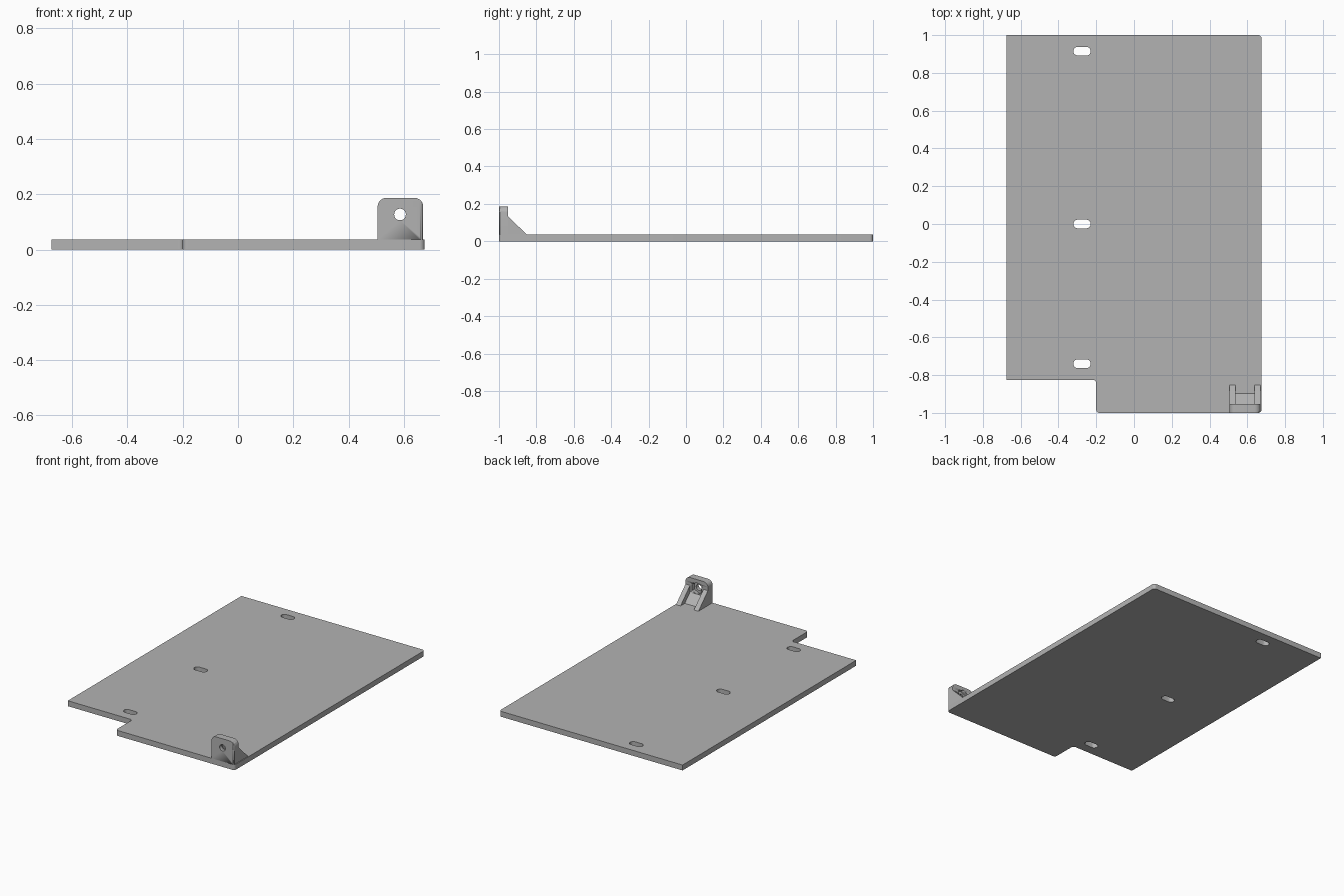
import bpy, bmesh
from math import cos, sin, pi, radians
from mathutils import Matrix, Vector

if "Cube" in bpy.data.objects:
    bpy.data.objects.remove(bpy.data.objects["Cube"])

GREY = bpy.data.materials.new("plain grey")
GREY.use_nodes = True
GREY.diffuse_color = (0.45, 0.45, 0.45, 1)
GREY.node_tree.nodes["Principled BSDF"].inputs["Base Color"].default_value = GREY.diffuse_color

# Axis maps from a flat profile to the model: (profile x, profile y, depth)
FLAT = Matrix.Identity(4)
FACING_FRONT = Matrix(((1, 0, 0, 0), (0, 0, 1, 0), (0, 1, 0, 0), (0, 0, 0, 1)))
FACING_SIDE = Matrix(((0, 0, 1, 0), (1, 0, 0, 0), (0, 1, 0, 0), (0, 0, 0, 1)))


def rounded(corners, steps=8):
    """Outline from (x, y, radius) corners, with an arc at each rounded one."""
    points = []
    for i, (x, y, r) in enumerate(corners):
        here = Vector((x, y))
        if r == 0:
            points.append(here)
            continue
        before = (Vector(corners[i - 1][:2]) - here).normalized()
        after = (Vector(corners[(i + 1) % len(corners)][:2]) - here).normalized()
        for k in range(steps + 1):
            a = k / steps * pi / 2
            points.append(here + before * r * (1 - sin(a)) + after * r * (1 - cos(a)))
    return points


def ring(x, y, r, sides, turn=0.0):
    return [(x + r * cos(turn + 2 * pi * k / sides), y + r * sin(turn + 2 * pi * k / sides))
            for k in range(sides)]


def slot(x, y, length, width, steps=10):
    r, half = width / 2, (length - width) / 2
    right = [(x + half + r * cos(a), y + r * sin(a))
             for a in (-pi / 2 + pi * k / steps for k in range(steps + 1))]
    return right + [(2 * x - px, 2 * y - py) for px, py in right]


def extrude(name, loops, low, high, axes):
    """Solid from an outline followed by its holes."""
    curve = bpy.data.curves.new(name, "CURVE")
    curve.dimensions, curve.fill_mode = "2D", "BOTH"
    curve.extrude = (high - low) / 2
    for loop in loops:
        spline = curve.splines.new("POLY")
        spline.points.add(len(loop) - 1)
        spline.use_cyclic_u = True
        for point, (x, y) in zip(spline.points, loop):
            point.co = (x, y, 0, 1)
    source = bpy.data.objects.new(name + " outline", curve)
    bpy.context.collection.objects.link(source)
    depsgraph = bpy.context.evaluated_depsgraph_get()
    mesh = bpy.data.meshes.new_from_object(source.evaluated_get(depsgraph))
    bpy.data.objects.remove(source)
    bm = bmesh.new()
    bm.from_mesh(mesh)
    bmesh.ops.remove_doubles(bm, verts=bm.verts, dist=1e-5)
    bm.transform(axes @ Matrix.Translation((0, 0, (low + high) / 2)))
    bmesh.ops.recalc_face_normals(bm, faces=bm.faces)
    bm.to_mesh(mesh)
    bm.free()
    mesh.materials.clear()
    mesh.materials.append(GREY)
    obj = bpy.data.objects.new(name, mesh)
    bpy.context.collection.objects.link(obj)
    bpy.ops.object.select_all(action="DESELECT")
    obj.select_set(True)
    bpy.context.view_layer.objects.active = obj
    bpy.ops.object.shade_smooth_by_angle(angle=radians(30))
    return obj


def cut(obj, cutter, operation):
    mod = obj.modifiers.new(operation.lower(), "BOOLEAN")
    mod.object, mod.operation, mod.solver = cutter, operation, "EXACT"
    cutter.hide_render = True
    cutter.hide_set(True)


# Base plate with a front notch and three slots
THICK, W = 0.036, 0.675
footprint = rounded([(-W, -0.825, 0), (-0.2, -0.825, 0.018), (-0.2, -1, 0.018),
                     (W, -1, 0.018), (W, 1, 0.018), (-W, 1, 0)])
slots = [slot(-0.275, y, 0.092, 0.046) for y in (-0.74, 0, 0.915)]
extrude("base_plate", [footprint] + slots, 0, THICK, FLAT)

# Upright lug with a screw hole and a hexagonal nut recess behind
LEFT, RIGHT, TOP, BACK = 0.505, 0.67, 0.187, -0.952
HOLE_X, HOLE_Z = 0.586, 0.127
lug = extrude("upright_lug",
              [rounded([(LEFT, THICK, 0), (RIGHT, THICK, 0), (RIGHT, TOP, 0.032), (LEFT, TOP, 0.032)]),
               ring(HOLE_X, HOLE_Z, 0.021, 32)], -1, BACK, FACING_FRONT)
nut = extrude("nut_cutter", [ring(HOLE_X, HOLE_Z, 0.04, 6, pi / 6)], BACK - 0.022, BACK + 0.02, FACING_FRONT)
cut(lug, nut, "DIFFERENCE")
corner = extrude("corner_cutter", [footprint], -0.1, 0.4, FLAT)
cut(lug, corner, "INTERSECT")


# Sloping ribs either side of the lug, and a low fillet between them
def wedge(name, x0, x1, height, length):
    profile = [(BACK, THICK), (BACK + length, THICK), (BACK, height)]
    extrude(name, [profile], x0, x1, FACING_SIDE)


wedge("right_rib", LEFT, LEFT + 0.033, 0.135, 0.1)
wedge("left_rib", RIGHT - 0.033, RIGHT, 0.135, 0.1)
wedge("middle_fillet", LEFT + 0.033, RIGHT - 0.033, 0.09, 0.055)
